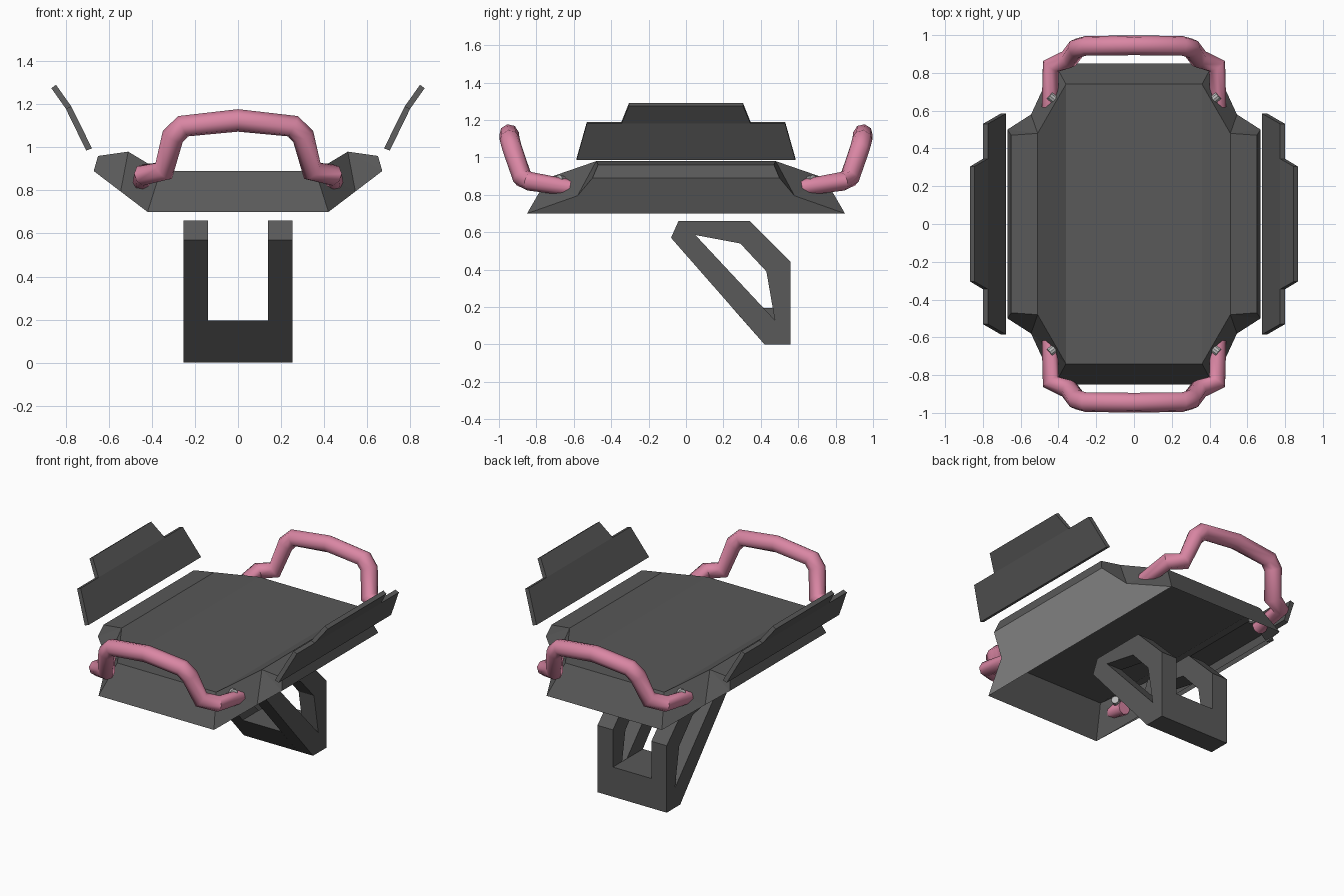
import bpy, bmesh
from mathutils import Vector

if "Cube" in bpy.data.objects:
    bpy.data.objects.remove(bpy.data.objects["Cube"])


def material(name, rgb):
    m = bpy.data.materials.new(name)
    m.diffuse_color = (*rgb, 1)
    m.use_nodes = True
    m.node_tree.nodes["Principled BSDF"].inputs["Base Color"].default_value = m.diffuse_color
    return m


GREY = material("dark grey", (0.1, 0.1, 0.1))
PINK = material("pink", (0.70, 0.24, 0.37))
LIGHT = material("light grey", (0.5, 0.5, 0.5))


def add_object(name, bm, mats, recalc=True):
    bmesh.ops.remove_doubles(bm, verts=bm.verts, dist=0.0005)
    if recalc:
        bmesh.ops.recalc_face_normals(bm, faces=bm.faces)
    me = bpy.data.meshes.new(name)
    bm.to_mesh(me)
    bm.free()
    for m in mats:
        me.materials.append(m)
    ob = bpy.data.objects.new(name, me)
    bpy.context.collection.objects.link(ob)
    return ob


def prism(bm, points, offset):
    """Closed solid from an outline swept along an offset."""
    f = bm.faces.new([bm.verts.new(p) for p in points])
    r = bmesh.ops.extrude_face_region(bm, geom=[f], use_keep_orig=True)
    bmesh.ops.translate(bm, vec=offset,
                        verts=[v for v in r["geom"] if isinstance(v, bmesh.types.BMVert)])


# tray: an open-bottomed shell, one quarter mirrored four ways
floor_c, rim_in, rim_out = (.36, .74, .89), (.51, .48, .98), (.65, .47, .96)
edge, notch, base = (.67, .50, .89), (.545, .58, .795), (.42, .85, .70)


def on_x(p):
    return (p[0], 0, p[2])


def on_y(p):
    return (0, p[1], p[2])


quarter = [
    [(0, 0, .89), on_x(floor_c), floor_c, on_y(floor_c)],
    [on_x(floor_c), on_x(rim_in), rim_in, floor_c],
    [on_x(rim_in), on_x(rim_out), rim_out, rim_in],
    [on_x(rim_out), on_x(edge), edge, rim_out],
    [on_x(edge), on_x(base), base, notch, edge],
    [on_y(floor_c), floor_c, base, on_y(base)],
    [floor_c, rim_in, notch], [floor_c, notch, base],
    [rim_in, rim_out, edge], [rim_in, edge, notch],
]
bm = bmesh.new()
for sx in (1, -1):
    for sy in (1, -1):
        for face in quarter:
            bm.faces.new([bm.verts.new((x * sx, y * sy, z)) for x, y, z in face])
bmesh.ops.remove_doubles(bm, verts=bm.verts, dist=0.0005)
bmesh.ops.recalc_face_normals(bm, faces=bm.faces)
top = max(bm.faces, key=lambda f: abs(f.normal.z))
if top.normal.z < 0:
    bmesh.ops.reverse_faces(bm, faces=bm.faces)
for f in bm.faces:                      # outward-leaning side walls are lighter
    f.material_index = 1 if f.normal.z < -.5 else 0
add_object("tray", bm, [GREY, LIGHT], recalc=False)

# bent side panels: a lower trapezoid and a narrower upper one
inner = [(.678, .995), (.774, 1.19), (.845, 1.29)]
outer = [(.705, .985), (.800, 1.18), (.867, 1.275)]
widths = [(.585, .53), (.345, .305)]
for side, s in (("right", 1), ("left", -1)):
    bm = bmesh.new()
    for i, (w0, w1) in enumerate(widths):
        v = [bm.verts.new((s * p[0], y * w, p[1]))
             for prof in (inner, outer)
             for p, w in ((prof[i], w0), (prof[i + 1], w1)) for y in (-1, 1)]
        for q in ((0, 1, 3, 2), (4, 5, 7, 6), (0, 1, 5, 4),
                  (2, 3, 7, 6), (0, 2, 6, 4), (1, 3, 7, 5)):
            bm.faces.new([v[k] for k in q])
    add_object(side + "_panel", bm, [GREY])

# stand: two pierced side frames joined by a low crossbar
ring_out = [(.42, 0), (.56, 0), (.56, .44), (.34, .66), (-.04, .66), (-.08, .57)]
ring_in = [(.475, .13), (.475, .13), (.43, .39), (.29, .54), (.05, .585), (.05, .585)]
for side, x0, x1 in (("right", .14, .252), ("left", -.252, -.14)):
    bm = bmesh.new()
    n = len(ring_out)
    layers = [[bm.verts.new((x, *p)) for p in ring]
              for ring in (ring_out, ring_in) for x in (x0, x1)]
    o0, o1, i0, i1 = layers
    for a, b in ((o0, o1), (i0, i1), (o0, i0), (o1, i1)):
        for k in range(n):
            j = (k + 1) % n
            bm.faces.new((a[k], a[j], b[j], b[k]))
    bmesh.ops.dissolve_degenerate(bm, dist=0.0005, edges=bm.edges)
    add_object("stand_frame_" + side, bm, [GREY])
bm = bmesh.new()
bar = [(.42, 0), (.56, 0), (.56, .195), (.248, .195)]
prism(bm, [(-.14, y, z) for y, z in bar], (.28, 0, 0))
add_object("stand_crossbar", bm, [GREY])

# handles: eight-sided tube along a bent path
half = [(0, .946, 1.125, 1), (.255, .943, 1.098, 1), (.303, .93, 1.05, 1),
        (.345, .875, .89, 1), (.44, .835, .872, .95), (.445, .62, .838, .82)]
path = [(-x, y, z, r) for x, y, z, r in half[:0:-1]] + half
for side, s in (("front", -1), ("back", 1)):
    cu = bpy.data.curves.new(side + "_handle", "CURVE")
    cu.dimensions = "3D"
    cu.bevel_depth = 0.053
    cu.bevel_resolution = 2
    cu.use_fill_caps = True
    sp = cu.splines.new("POLY")
    sp.points.add(len(path) - 1)
    for pt, (x, y, z, r) in zip(sp.points, path):
        pt.co = (x, y * s, z, 1)
        pt.radius = r
    ob = bpy.data.objects.new(side + "_handle", cu)
    bpy.context.collection.objects.link(ob)
    cu.materials.append(PINK)
    bpy.ops.object.select_all(action="DESELECT")
    ob.select_set(True)
    bpy.context.view_layer.objects.active = ob
    bpy.ops.object.convert(target="MESH")
    bpy.ops.object.shade_smooth_by_angle(angle=0.9)

# bolts fixing the handle ends to the tray corners
axis = Vector((.75, .6, .2)).normalized()
for sx in (1, -1):
    for sy in (1, -1):
        bm = bmesh.new()
        bmesh.ops.create_cone(bm, cap_ends=True, segments=10, radius1=.023,
                              radius2=.023, depth=.10)
        d = Vector((axis.x * sx, axis.y * sy, axis.z))
        bm.transform(d.to_track_quat("Z", "Y").to_matrix().to_4x4())
        bmesh.ops.translate(bm, verts=bm.verts, vec=(.41 * sx, .65 * sy, .875))
        add_object("handle_bolt", bm, [LIGHT])
